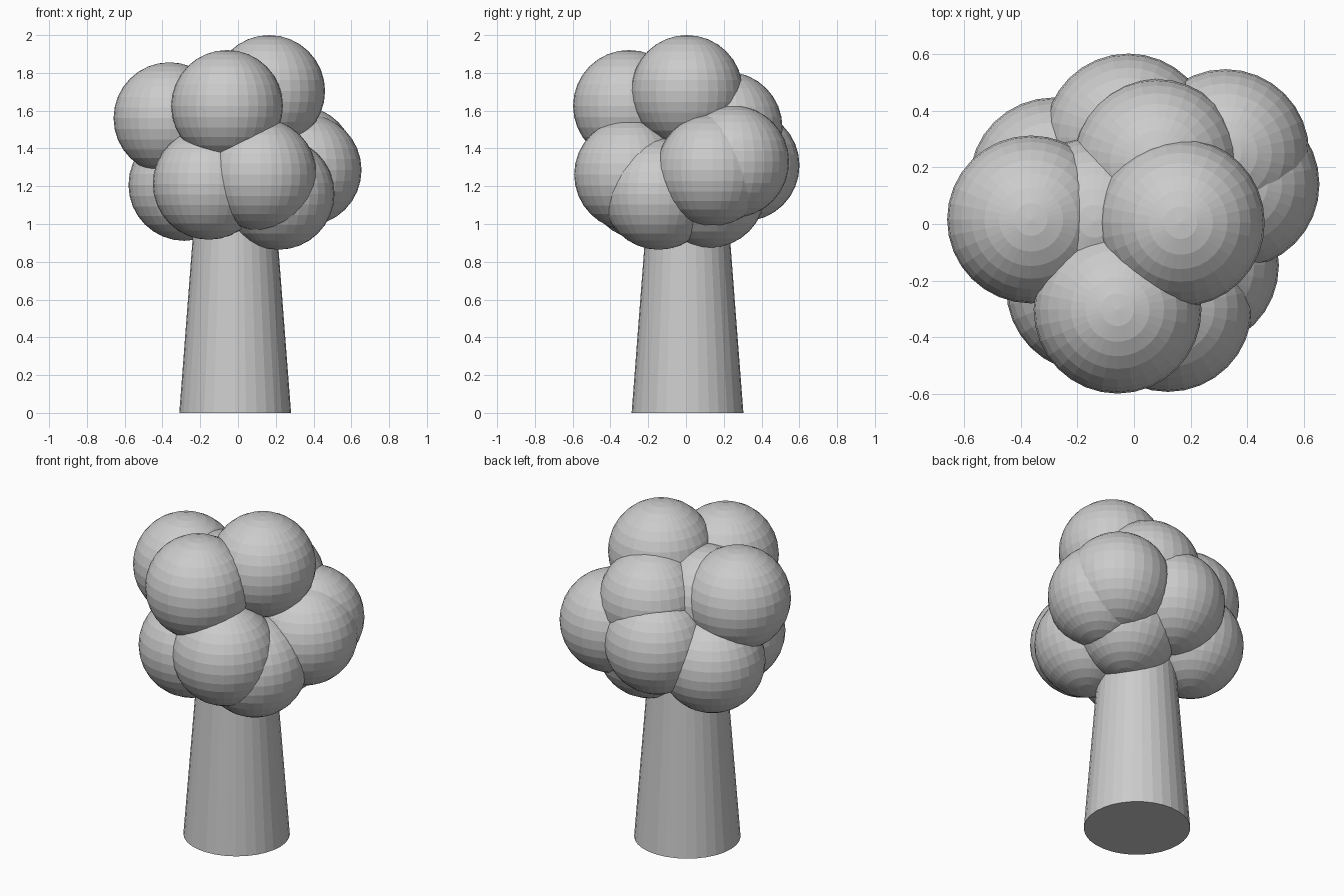
import bpy

if "Cube" in bpy.data.objects:
    bpy.data.objects.remove(bpy.data.objects["Cube"])

grey = bpy.data.materials.new("plain_grey")
grey.diffuse_color = (0.6, 0.6, 0.6, 1.0)
grey.use_nodes = True
grey.node_tree.nodes["Principled BSDF"].inputs["Base Color"].default_value = grey.diffuse_color

# Tapered trunk, running up into the crown
TRUNK_H = 1.2
bpy.ops.mesh.primitive_cone_add(vertices=32, radius1=0.296, radius2=0.204,
                                depth=TRUNK_H, location=(-0.015, 0.008, TRUNK_H / 2))
trunk = bpy.context.object
trunk.name = "trunk"
trunk.data.materials.append(grey)

# Crown: equal balls of foliage, listed by centre
R = 0.296
CENTRES = [
    (0.165, 0.005, 1.704),    # top
    (-0.363, 0.016, 1.56),    # upper left
    (-0.058, -0.302, 1.625),  # upper front
    (0.08, 0.215, 1.51),      # upper back
    (-0.14, 0.01, 1.51),      # middle
    (-0.155, -0.227, 1.213),  # lower front left
    (0.12, -0.296, 1.262),    # lower front right
    (-0.284, 0.15, 1.207),    # lower back left
    (0.215, -0.145, 1.16),    # lower right
    (0.358, 0.14, 1.286),     # right
    (0.322, 0.25, 1.33),      # back right
    (-0.02, 0.305, 1.31),     # back
    (0.16, 0.125, 1.17),      # lower middle
]
for i, c in enumerate(CENTRES, 1):
    bpy.ops.mesh.primitive_uv_sphere_add(segments=32, ring_count=16, radius=R, location=c)
    ball = bpy.context.object
    ball.name = f"foliage_ball_{i}"
    ball.data.materials.append(grey)
